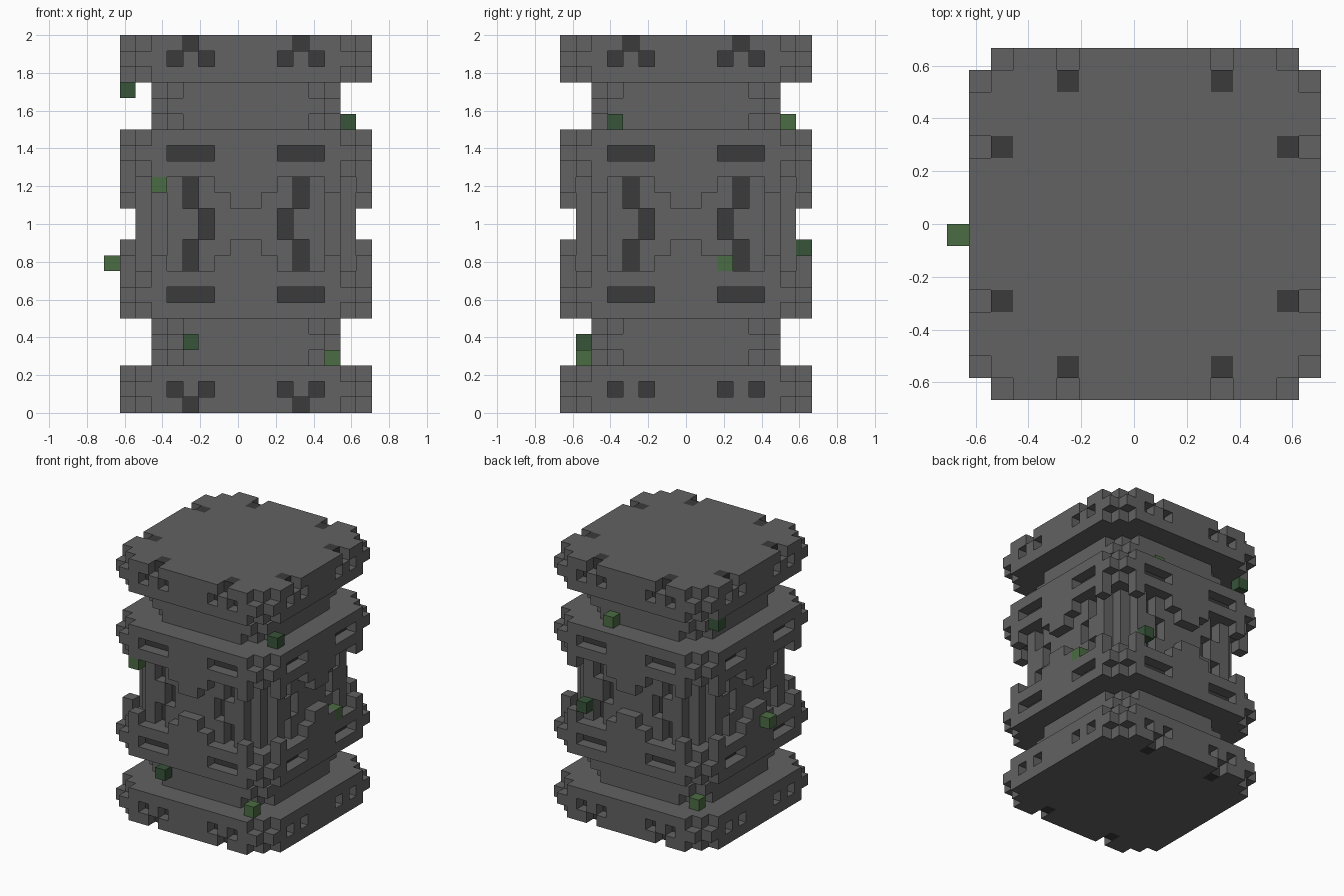
import bpy, bmesh
from mathutils import Vector

if "Cube" in bpy.data.objects:
    bpy.data.objects.remove(bpy.data.objects["Cube"])

U = 1 / 12                      # size of one cube
OFFSET = Vector((0.5 * U, 0, 0))


def material(name, rgb):
    m = bpy.data.materials.new(name)
    m.diffuse_color = (*rgb, 1)
    m.use_nodes = True
    m.node_tree.nodes["Principled BSDF"].inputs["Base Color"].default_value = m.diffuse_color
    return m


STONE, DARK, MOSS, DEEP = 0, 1, 2, 3
MATS = [material("stone grey", (0.122, 0.122, 0.122)),
        material("carved dark grey", (0.044, 0.044, 0.044)),
        material("moss green", (0.07, 0.15, 0.056)),
        material("deep moss green", (0.038, 0.088, 0.042))]

cells = {}                      # (x, y, z) -> (part, colour)


def tier(part, half, z, cut):
    """Square layer; cut = 1 drops the corner cube, 2 also its two neighbours."""
    for x in range(-half, half):
        for y in range(-half, half):
            dx = min(x + half, half - 1 - x)
            dy = min(y + half, half - 1 - y)
            if dx + dy >= cut:
                cells[x, y, z] = (part, STONE)


def four_sides(u, depth, axes="xy"):
    """Column u, mirrored, at a depth behind the faces."""
    for a in (u, -1 - u):
        for b in (-8 + depth, 7 - depth):
            if "y" in axes:
                yield a, b
            if "x" in axes:
                yield b, a


def carve(u, z, depth=0, axes="xy"):
    """Remove a cube and darken the one behind it."""
    for x, y in four_sides(u, depth, axes):
        cells.pop((x, y, z), None)
    for x, y in four_sides(u, depth + 1, axes):
        part = cells[x, y, z][0]
        cells[x, y, z] = (part, DARK)


def add(part, u, z):
    for x, y in four_sides(u, 0):
        cells[x, y, z] = (part, STONE)


# Stacked tiers: three layers each, fuller in the middle layer
for part, half, z0 in (("base_slab", 8, 0), ("lower_neck", 6, 3),
                       ("lower_band", 8, 6), ("upper_band", 8, 15),
                       ("upper_neck", 6, 18), ("top_slab", 8, 21)):
    for k, cut in enumerate((2, 1, 2)):
        tier(part, half, z0 + k, cut)

# Middle shaft with stepped corners
for z in range(9, 15):
    tier("shaft", 7, z, 2)

# Stepped tabs and corner blocks reaching from the bands over the shaft
for part, z_near, z_far in (("lower_tabs", 9, 10), ("upper_tabs", 14, 13)):
    for u in (-2, -1, -6):
        add(part, u, z_near)
    add(part, -1, z_far)

# Carved slots in the bands
for z in (7, 16):
    for u in (-5, -4, -3):
        carve(u, z)

# Three-cube carvings on the slabs
for u in (-5, -3):
    carve(u, 22)
    carve(u, 1)
carve(-4, 23)
carve(-4, 0, axes="y")

# Angled grooves on the shaft
for z in (9, 10, 13, 14):
    carve(-4, z, 1)
for z in (11, 12):
    carve(-3, z, 1)

# Moss cubes
light = [(-6, -8, 14), (-9, -1, 9), (5, -7, 3), (2, 6, 18), (7, 2, 9), (-6, 5, 3)]
deep = [(-8, 5, 20), (6, -5, 18), (-4, -7, 4), (4, 7, 10)]
for c in light:
    cells[c] = ("moss", MOSS)
for c in deep:
    cells[c] = ("deep_moss", DEEP)

# Outer cube sides, each as four corners in order around the normal
SIDES = []
for axis in range(3):
    for s in (0, 1):
        n = [0, 0, 0]
        n[axis] = 2 * s - 1
        quad = []
        for p, q in ((0, 0), (1, 0), (1, 1), (0, 1)):
            v = [0, 0, 0]
            v[axis], v[(axis + 1) % 3], v[(axis + 2) % 3] = s, p, q
            quad.append(tuple(v))
        SIDES.append((tuple(n), quad if s else quad[::-1]))


def build(part):
    bm = bmesh.new()
    verts = {}
    for c, (owner, colour) in cells.items():
        if owner != part:
            continue
        for n, quad in SIDES:
            if tuple(a + b for a, b in zip(c, n)) in cells:
                continue
            keys = [tuple(a + b for a, b in zip(c, q)) for q in quad]
            for k in keys:
                if k not in verts:
                    verts[k] = bm.verts.new(Vector(k) * U + OFFSET)
            f = bm.faces.new([verts[k] for k in keys])
            f.material_index = colour
    mesh = bpy.data.meshes.new(part)
    for m in MATS:
        mesh.materials.append(m)
    bm.to_mesh(mesh)
    bm.free()
    bpy.context.collection.objects.link(bpy.data.objects.new(part, mesh))


for part in sorted({owner for owner, _ in cells.values()}):
    build(part)
